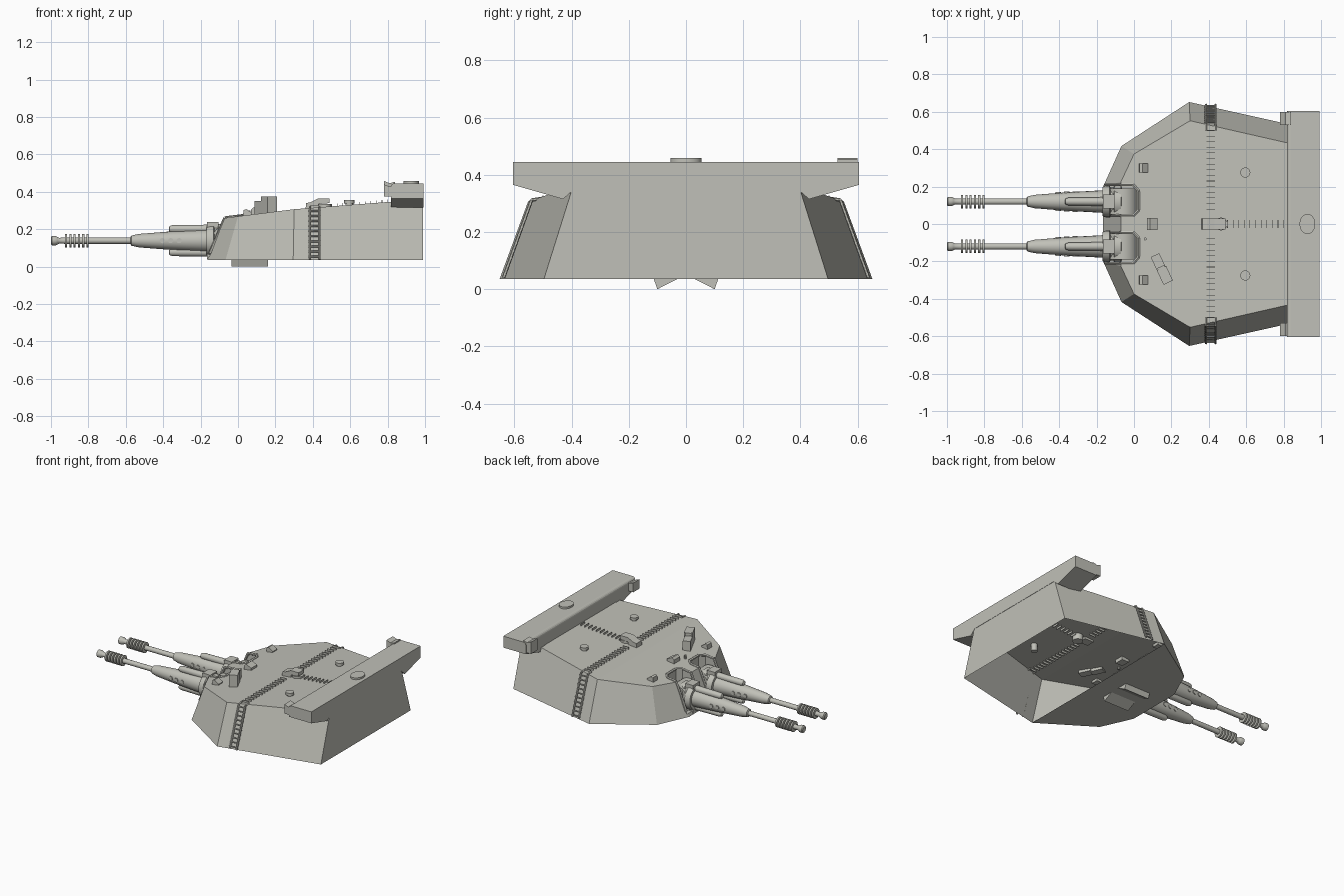
import bpy, bmesh, math
from mathutils import Vector, Matrix

if "Cube" in bpy.data.objects:
    bpy.data.objects.remove(bpy.data.objects["Cube"])

grey = bpy.data.materials.new("warm_grey")
grey.diffuse_color = (0.53, 0.53, 0.48, 1)
grey.use_nodes = True
grey.node_tree.nodes["Principled BSDF"].inputs["Base Color"].default_value = grey.diffuse_color

def finish(name, bm, smooth=False):
    bmesh.ops.recalc_face_normals(bm, faces=bm.faces)
    me = bpy.data.meshes.new(name)
    bm.to_mesh(me)
    bm.free()
    me.materials.append(grey)
    ob = bpy.data.objects.new(name, me)
    bpy.context.collection.objects.link(ob)
    if smooth:
        bpy.ops.object.select_all(action='DESELECT')
        ob.select_set(True)
        bpy.context.view_layer.objects.active = ob
        bpy.ops.object.shade_smooth_by_angle(angle=math.radians(35))
    return ob

def add_box(bm, c, s, rot=Matrix()):
    m = Matrix.Translation(c) @ rot @ Matrix.Diagonal((*s, 1))
    bmesh.ops.create_cube(bm, size=1, matrix=m)

def box(name, c, s, rot=Matrix()):
    bm = bmesh.new()
    add_box(bm, c, s, rot)
    return finish(name, bm)

def add_rod(bm, a, b, r, n=6):
    a, b = Vector(a), Vector(b)
    q = (b - a).to_track_quat('Z', 'Y').to_matrix().to_4x4()
    bmesh.ops.create_cone(bm, cap_ends=True, segments=n, radius1=r, radius2=r, depth=(b - a).length,
                          matrix=Matrix.Translation((a + b) / 2) @ q)

def rod(name, a, b, r, n=20):
    bm = bmesh.new()
    add_rod(bm, a, b, r, n)
    return finish(name, bm, True)

def prism(name, pts, axis, a, b):
    """Extrude a 2D outline along axis (x: pts=yz, y: pts=xz, z: pts=xy)."""
    place = {'x': lambda p, t: (t, p[0], p[1]), 'y': lambda p, t: (p[0], t, p[1]),
             'z': lambda p, t: (p[0], p[1], t)}[axis]
    bm = bmesh.new()
    lo = [bm.verts.new(place(p, a)) for p in pts]
    hi = [bm.verts.new(place(p, b)) for p in pts]
    bm.faces.new(lo)
    bm.faces.new(hi)
    for i in range(len(pts)):
        j = (i + 1) % len(pts)
        bm.faces.new((lo[i], lo[j], hi[j], hi[i]))
    return finish(name, bm)

def lathe(name, pts, y, z, n=20):
    """Turn an (x, radius) profile around a gun axis."""
    bm = bmesh.new()
    rings = [[bm.verts.new((x, y + r * math.cos(2 * math.pi * k / n), z + r * math.sin(2 * math.pi * k / n)))
              for k in range(n)] for x, r in pts]
    for p, q in zip(rings, rings[1:]):
        for k in range(n):
            bm.faces.new((p[k], p[(k + 1) % n], q[(k + 1) % n], q[k]))
    bm.faces.new(rings[0])
    bm.faces.new(rings[-1])
    return finish(name, bm, True)

def roof(x):
    return 0.269 + 0.127 * x if x < 0.3 else 0.307 + 0.077 * (x - 0.3)

# Turret hull: faceted shell, closed at first so the gun slots can be cut
low = [(-.165, .20), (-.067, .417), (.295, .652), (.99, .497)]
top = [(-.07, .225), (0, .374), (.3, .552), (.99, .395)]
bm = bmesh.new()
L, T = {}, {}
for s in (1, -1):
    L[s] = [bm.verts.new((x, s * y, .035)) for x, y in low]
    T[s] = [bm.verts.new((x, s * y, roof(x))) for x, y in top]
    for i in range(3):
        bm.faces.new((L[s][i], L[s][i + 1], T[s][i + 1], T[s][i]))
for i in (0, 3):
    bm.faces.new((L[1][i], L[-1][i], T[-1][i], T[1][i]))
for R in (L, T):
    bm.faces.new(R[1][:3] + R[-1][2::-1])
    bm.faces.new(R[1][2:] + R[-1][:1:-1])
hull = finish("hull", bm)

slot = [(-.10, .045), (-.005, .045), (.025, .075), (.025, .175), (-.005, .21), (-.10, .21)]
for s in (1, -1):
    outline = [(x if x > -.09 else -.3, s * y) for x, y in slot]
    cutter = prism("slot_cutter", outline, 'z', .055, .4)
    mod = hull.modifiers.new("slot", 'BOOLEAN')
    mod.operation, mod.solver, mod.object = 'DIFFERENCE', 'EXACT', cutter
    bpy.context.view_layer.objects.active = hull
    bpy.ops.object.modifier_apply(modifier="slot")
    bpy.data.objects.remove(cutter)

# The rear of the floor is open
bm = bmesh.new()
bm.from_mesh(hull.data)
gone = [f for f in bm.faces if f.calc_center_median().x > .3 and f.calc_center_median().z < .04]
bmesh.ops.delete(bm, geom=gone, context='FACES')
bm.to_mesh(hull.data)
bm.free()

# Floor skids
for s in (1, -1):
    prism("floor_skid", [(s * .03, .036), (s * .113, .036), (s * .1, 0)], 'x', -.035, .16)

# Guns
Z = .139
for s in (1, -1):
    y = s * .12
    prof = [(-1, .018), (-.995, .025), (-.975, .025), (-.965, .02), (-.955, .015)]
    for i in range(6):
        x = -.925 + i * .023
        prof += [(x, .017), (x, .036), (x + .011, .036), (x + .011, .017)]
    prof += [(-.57, .017)]
    lathe("barrel", prof, y, Z)
    lathe("barrel_sleeve", [(-.575, .018), (-.57, .027), (-.53, .036), (-.35, .05), (-.17, .06), (-.1, .06)], y, Z)
    lathe("mantlet_collar", [(-.168, .055), (-.168, .078), (-.15, .085), (-.13, .085), (-.125, .075),
                             (-.11, .075), (-.105, .09), (-.07, .09), (-.06, .06)], y, Z, 24)
    rod("mantlet_drum", (-.06, y - .07, Z), (-.06, y + .07, Z), .082, 24)
    for dz in (.062, -.062):
        lathe("recoil_tube", [(-.37, .008), (-.365, .016), (-.35, .021), (-.1, .024)], y, Z + dz, 12)
        box("mantlet_lug", (-.135, y, Z + dz * 1.35), (.06, .075, .03))
    for x in (-.405, -.36, -.315):
        r = .05 + (x + .35) * .055
        rod("sleeve_port", (x, y - r - .003, Z), (x, y + r + .003, Z), .014, 12)
    # Raised rim around each slot
    bm = bmesh.new()
    path = [(x, s * yy, roof(x)) for x, yy in slot]
    path[0], path[-1] = [(-.07, p[1], roof(-.07)) for p in (path[0], path[-1])]
    path = [(-.15, path[0][1], .07)] + path + [(-.15, path[-1][1], .07)]
    for a, b in zip(path, path[1:]):
        add_rod(bm, a, b, .009)
    finish("slot_rim", bm)

# Rear stowage box with sloping underside
half = [(.605, .445), (.605, .365), (.43, .315), (.39, .35)]
bustle = prism("rear_box", half + [(-y, z) for y, z in half[::-1]], 'x', .817, .992)
bm = bmesh.new()
bm.from_mesh(bustle.data)
edge = [e for e in bm.edges if all(v.co.x < .82 and v.co.z > .44 for v in e.verts)]
bmesh.ops.bevel(bm, geom=edge, offset=.02, segments=4, affect='EDGES', profile=.5)
bm.to_mesh(bustle.data)
bm.free()
bm = bmesh.new()
bmesh.ops.create_cone(bm, cap_ends=True, segments=24, radius1=1, radius2=1, depth=.02,
                      matrix=Matrix.Translation((.927, 0, .448)) @ Matrix.Diagonal((.042, .054, 1, 1)))
finish("rear_box_cap", bm, True)
for s, h in ((1, .458), (-1, .44)):
    prism("rear_box_bracket", [(.78, .375), (.78, h), (.81, h - .012), (.84, h - .004), (.84, .375)],
          'y', s * .53, s * .6)

# Side ladders following the walls
for s in (1, -1):
    bm = bmesh.new()
    a, b = Vector((0, s * .638, .04)), Vector((0, s * .54, .312))
    for x in (.385, .435):
        o = Vector((x, 0, 0))
        add_rod(bm, a + o, b + o, .006)
        add_rod(bm, b + o, o + Vector((0, s * .5, .318)), .006)
    for i in range(10):
        p = a.lerp(b, (i + .5) / 10)
        add_rod(bm, p + Vector((.378, 0, 0)), p + Vector((.442, 0, 0)), .005)
    finish("side_ladder", bm)

# Rows of thin tread plates across and along the roof
bm = bmesh.new()
for i in range(15):
    for s in (1, -1):
        add_box(bm, (.41, s * (.08 + i * .03), roof(.41)), (.045, .003, .026))
for i in range(11):
    x = .5 + i * .03
    add_box(bm, (x, 0, roof(x)), (.003, .045, .026))
finish("roof_treads", bm)

# Roof fittings
for s in (1, -1):
    rod("roof_vent", (.595, s * .275, .28), (.595, s * .275, .345), .02)
    rod("roof_vent_cap", (.595, s * .275, .337), (.595, s * .275, .355), .027)
    prism("small_periscope", [(.025, .26), (.03, .303), (.045, .308), (.075, .285), (.075, .26)],
          'y', s * .3 - .024, s * .3 + .024)
prism("front_periscope", [(.07, .26), (.07, .305), (.085, .318), (.125, .3), (.125, .26)], 'y', -.032, .032)
rod("hatch_disc", (.465, 0, .28), (.465, 0, .335), .034, 24)
prism("hatch_periscope", [(.36, .3), (.365, .34), (.39, .345), (.43, .365), (.49, .365), (.49, .34), (.43, .335),
                          (.43, .3)], 'y', -.03, .03)

# Twin-block sight, turned on the roof
turn = Matrix.Rotation(math.radians(25), 4, 'Z')
box("sight_body", (.13, -.205, .31), (.05, .085, .08), turn)
box("sight_head", (.165, -.275, .325), (.055, .085, .1), turn)
box("sight_hood", (.155, -.255, .365), (.04, .06, .02), turn)
rod("sight_post", (.06, -.08, .26), (.06, -.08, .3), .008, 8)
